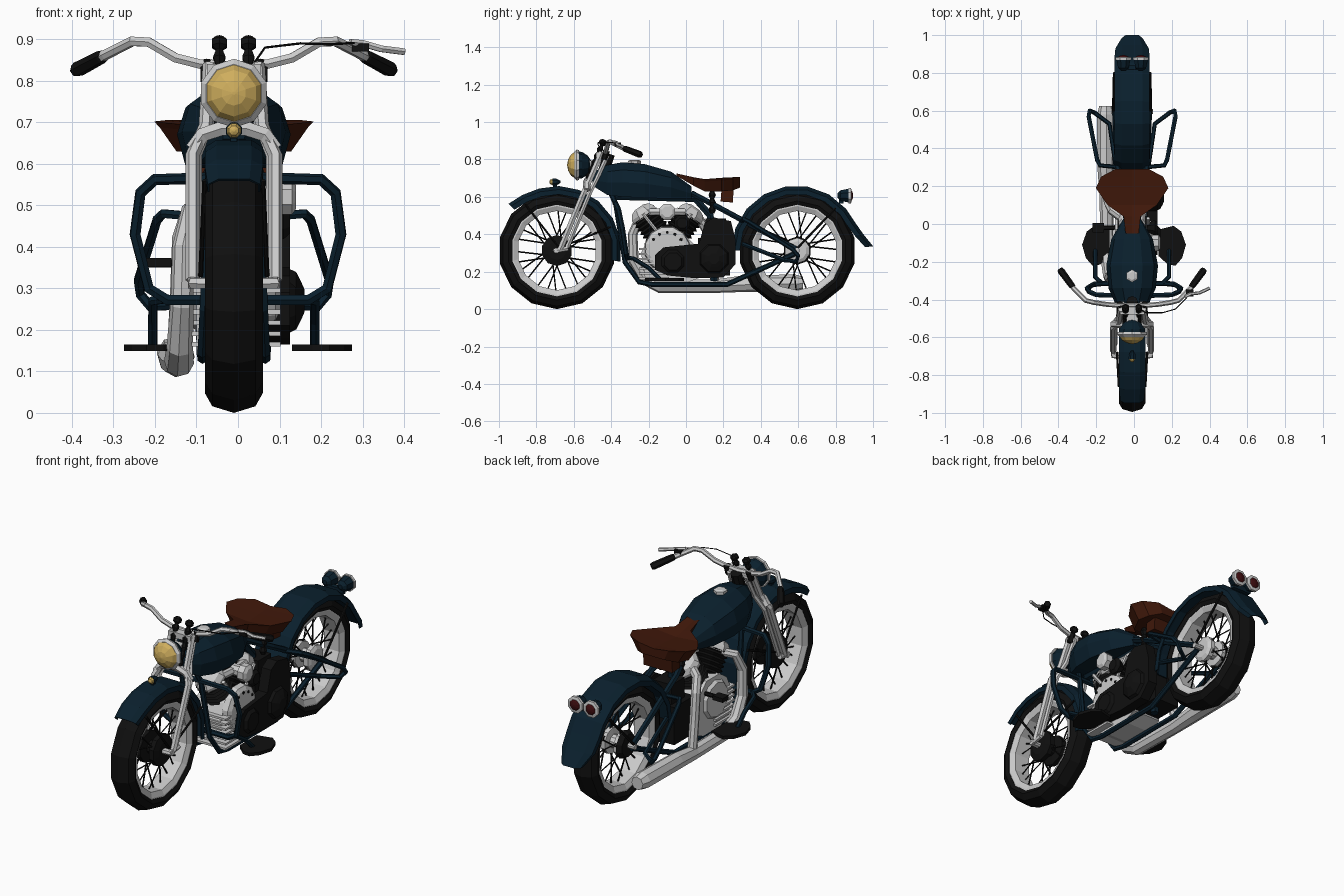
import bpy, bmesh
from math import sin, cos, pi, radians
from mathutils import Vector as V

C = -0.01  # bike centre line


def material(name, r, g, b):
    m = bpy.data.materials.new(name)
    m.diffuse_color = (r, g, b, 1)
    return m


NAVY = material("navy", .003, .014, .026)
BLACK = material("black", .005, .005, .005)
BROWN = material("brown", .05, .009, .003)
AMBER = material("amber", .62, .42, .11)
RED = material("red", .05, .004, .005)


def loft(name, rings, mat=None, loop=False):
    """Skin closed rings of points; loop joins last ring to first."""
    bm = bmesh.new()
    rs = [[bm.verts.new(p) for p in ring] for ring in rings]
    n = len(rs[0])
    for a, b in zip(rs, rs[1:] + (rs[:1] if loop else [])):
        for i in range(n):
            bm.faces.new((a[i], a[(i + 1) % n], b[(i + 1) % n], b[i]))
    if not loop:
        bm.faces.new(rs[0])
        bm.faces.new(rs[-1])
    bmesh.ops.recalc_face_normals(bm, faces=bm.faces)
    me = bpy.data.meshes.new(name)
    bm.to_mesh(me)
    bm.free()
    ob = bpy.data.objects.new(name, me)
    bpy.context.collection.objects.link(ob)
    if mat:
        me.materials.append(mat)
    return ob


def lathe(name, c, d, profile, mat=None, n=8):
    """Profile of (distance along d, radius)."""
    q = V(d).to_track_quat('Z', 'Y')
    return loft(name, [[V(c) + q @ V((r * cos((i + .5) * 2 * pi / n), r * sin((i + .5) * 2 * pi / n), h))
                        for i in range(n)] for h, r in profile], mat)


def box(name, c, s, mat=None):
    x, y, z = V(s) / 2
    return loft(name, [[V(c) + V((a, b, k)) for a, b in ((-x, -y), (x, -y), (x, y), (-x, y))]
                       for k in (-z, z)], mat)


def prism(name, yz, x0, x1, mat=None):
    return loft(name, [[(x, y, z) for y, z in yz] for x in (x0, x1)], mat)


def tube(name, pts, r, mat=None, res=1, radii=None):
    cu = bpy.data.curves.new(name, 'CURVE')
    cu.dimensions = '3D'
    cu.bevel_depth = r
    cu.bevel_resolution = res
    cu.use_fill_caps = True
    sp = cu.splines.new('POLY')
    sp.points.add(len(pts) - 1)
    for i, p in enumerate(pts):
        sp.points[i].co = (*p, 1)
        sp.points[i].radius = radii[i] if radii else 1
    tmp = bpy.data.objects.new(name + "_curve", cu)
    bpy.context.collection.objects.link(tmp)
    bpy.context.view_layer.update()
    me = bpy.data.meshes.new_from_object(tmp.evaluated_get(bpy.context.evaluated_depsgraph_get()))
    bpy.data.objects.remove(tmp)
    for p in me.polygons:
        p.use_smooth = False
    me.materials.clear()
    if mat:
        me.materials.append(mat)
    ob = bpy.data.objects.new(name, me)
    bpy.context.collection.objects.link(ob)
    return ob


def pair(name, pts, r, mat=None, **k):
    for s, side in ((1, "right"), (-1, "left")):
        tube(f"{name}_{side}", [(C + s * x, y, z) for x, y, z in pts], r, mat, **k)


# Wheels: tyre, rim, hub, spokes
def polar(x, yc, r, a, zc=.313):
    return (C + x, yc + r * cos(a), zc + r * sin(a))


def wheel(tag, yc, hub_r, hub_mat):
    n = 14
    angs = [(i + .5) * 2 * pi / n for i in range(n)]
    tyre = [(-.06, .245), (-.07, .265), (-.052, .297), (0, .313), (.052, .297), (.07, .265), (.06, .245)]
    rim = [(-.058, .252), (-.058, .238), (-.045, .212), (.045, .212), (.058, .238), (.058, .252)]
    loft(tag + "_tyre", [[polar(x, yc, r, a) for x, r in tyre] for a in angs], BLACK, True)
    loft(tag + "_rim", [[polar(x, yc, r, a) for x, r in rim] for a in angs], None, True)
    lathe(tag + "_hub", (C, yc, .313), (1, 0, 0),
          [(-.06, .05), (-.05, hub_r), (-.025, hub_r), (-.02, .035), (.02, .035), (.025, hub_r),
           (.05, hub_r), (.06, .05)], hub_mat, 10)
    lathe(tag + "_axle", (C, yc, .313), (1, 0, 0), [(-.11, .014), (.11, .014)])
    for i in range(24):
        a = i * pi / 12
        s = 1 if i % 2 else -1
        b = a + (.5 if i % 4 < 2 else -.5)
        tube(f"{tag}_spoke_{i}", [polar(.04 * s, yc, .05, a), polar(0, yc, .218, b)], .004, BLACK, 0)


wheel("front_wheel", -.69, .083, BLACK)
wheel("rear_wheel", .595, .068, None)
lathe("rear_drum", (C, .595, .313), (-1, 0, 0), [(.045, .075), (.07, .06)], BLACK, 10)


# Fenders swept round the wheels; path is (angle, radius, width scale)
def fender(name, yc, w, path):
    sec = [(w, -.045), (w, -.018), (.6 * w, 0), (-.6 * w, 0), (-w, -.018), (-w, -.045),
           (-w + .005, -.045), (-w + .005, -.02), (-.58 * w, -.006), (.58 * w, -.006),
           (w - .005, -.02), (w - .005, -.045)]
    loft(name, [[polar(x * k, yc, r + dr, radians(a)) for x, dr in sec] for a, r, k in path], NAVY)


fender("front_fender", -.69, .07,
       [(136, .36, .9), (122, .35, 1)] + [(a, .345, 1) for a in (106, 88, 70, 50, 30, 10, -10)])
fender("rear_fender", .59, .093,
       [(a, .347, 1) for a in (180, 160, 140, 120, 100, 80, 60, 40, 27)] + [(14, .368, .95), (3, .412, .6)])
pair("front_fender_brace", [(.08, -.68, .33), (.07, -.86, .56)], .006, BLACK)
pair("front_fender_rear_brace", [(.09, -.67, .33), (.073, -.40, .44)], .006, BLACK)
pair("rear_fender_brace", [(.10, .59, .32), (.095, .80, .54)], .007, BLACK)

# Springer fork
pair("fork_leg", [(.10, -.672, .32), (.10, -.548, .62), (.068, -.515, .69), (.058, -.45, .84)], .017)
pair("fork_rear_leg", [(.09, -.635, .33), (.09, -.515, .62), (.06, -.475, .70), (.05, -.42, .82)], .013)
pair("fork_rocker", [(.10, -.63, .325), (.10, -.70, .313), (.05, -.70, .313)], .014)
box("upper_clamp", (C, -.45, .825), (.13, .06, .03))
tube("lower_clamp", [(C + x, -.53, z) for x, z in ((-.10, .635), (-.075, .67), (-.03, .685), (.03, .685), (.075, .67), (.10, .635))], .02)
tube("steering_neck", [(C, -.47, .65), (C, -.41, .83)], .03, BLACK, 2)
for s in (-1, 1):
    lathe("fork_spring", (C + s * .035, -.53, .69), (0, .09, .21),
          [(.02 * i, .017 if i % 2 else .009) for i in range(11)] + [(.21, .021), (.225, .021), (.235, .01)], BLACK, 6)
    lathe("handlebar_riser", (C + s * .065, -.44, .80), (0, .1, .3), [(0, .018), (.05, .018)], BLACK, 6)

# Handlebars, grips, lever, cable
pair("handlebar", [(0, -.43, .835), (.08, -.43, .84), (.14, -.425, .855), (.205, -.415, .893), (.245, -.405, .895),
                   (.31, -.34, .862), (.34, -.30, .845)], .013)
pair("grip", [(.31, -.335, .862), (.32, -.325, .857), (.375, -.25, .828), (.383, -.24, .824)], .019, BLACK,
     radii=[.7, .9, 1, .8])
tube("brake_lever", [(.27, -.385, .893), (.30, -.37, .89), (.345, -.365, .877), (.40, -.34, .87)], .009)
box("lever_clamp", (.295, -.365, .88), (.04, .035, .02), BLACK)
tube("brake_cable", [(.03, -.45, .83), (.065, -.47, .88), (.15, -.47, .89), (.22, -.45, .888), (.28, -.39, .891)],
     .003, BLACK, 0)

# Headlight and fender lamp
lathe("headlight_shell", (C, -.585, .77), (0, 1, 0), [(0, .075), (.03, .07), (.06, .05), (.08, .02)], NAVY, 10)
lathe("headlight_ring", (C, -.585, .77), (0, -1, 0), [(-.012, .08), (0, .083), (.012, .07)], None, 10)
lathe("headlight_lens", (C, -.595, .77), (0, -1, 0), [(0, .07), (.02, .056), (.035, .03), (.04, .004)], AMBER, 10)
box("headlight_bracket", (C, -.50, .77), (.06, .05, .05))
lathe("fender_lamp", (C, -.715, .68), (0, 1, 0), [(0, .021), (.025, .018), (.045, .006)], NAVY)
lathe("fender_lamp_lens", (C, -.715, .68), (0, -1, 0), [(0, .018), (.012, .012), (.016, .003)], AMBER)
box("fender_lamp_post", (C, -.7, .66), (.015, .02, .025), NAVY)

# Fuel tank and cap
tank = [(-.50, .03, .73, .66), (-.42, .09, .77, .61), (-.34, .125, .785, .6), (-.22, .137, .775, .595),
        (-.08, .11, .735, .59), (.03, .045, .655, .59)]
loft("fuel_tank", [[(C + k * w, y, b + f * (t - b)) for k, f in
                    ((-.4, 1), (.4, 1), (.85, .78), (1, .42), (.85, 0), (-.85, 0), (-1, .42), (-.85, .78))]
                   for y, w, t, b in tank], NAVY)
lathe("fuel_cap", (C, -.275, .77), (0, 0, 1), [(0, .034), (.022, .034), (.028, .022)], None, 6)

# Saddle, tool box, seat springs
seat = [(-.05, .035, .725, .712), (.04, .045, .705, .66), (.10, .13, .695, .63), (.19, .192, .702, .63),
        (.25, .165, .705, .635), (.29, .09, .705, .65)]
loft("seat", [[(C + k * w, y, z) for k, z in ((-1, t), (0, t - .012), (1, t), (.93, t - .2 * (t - b)), (.72, b), (-.72, b),
                                            (-.93, t - .2 * (t - b)))] for y, w, t, b in seat], BROWN)
prism("tool_box", [(.19, .64), (.255, .64), (.25, .57), (.185, .575)], C - .085, C + .085, BROWN)
for x in (-.06, .06):
    lathe("seat_spring", (C + x, .14, .51), (0, 0, 1), [(.02 * i, .02 if i % 2 else .011) for i in range(7)], BLACK, 6)

# Frame tubes
tube("top_tube", [(C, -.42, .70), (C, -.38, .6), (C, .05, .59), (C, .13, .5), (C, .15, .15)], .022, NAVY)
pair("down_tube", [(.03, -.42, .66), (.055, -.375, .56), (.07, -.325, .25), (.075, -.25, .145), (.075, -.18, .132),
                   (.075, .22, .132), (.085, .59, .30)], .014, NAVY)
pair("seat_stay", [(.03, .03, .62), (.07, .20, .53), (.09, .59, .32)], .016, NAVY)
pair("rear_guard", [(.06, .30, .47), (.17, .31, .48), (.185, .34, .465), (.23, .57, .32), (.225, .60, .285),
                    (.20, .59, .255), (.12, .53, .26), (.085, .3, .35)], .012, NAVY)
half = [(.05, -.315, .272), (.17, -.315, .272), (.215, -.32, .30), (.248, -.34, .43), (.235, -.36, .53),
        (.20, -.375, .562), (.05, -.38, .566)]
ring = half + [(-x, y, z) for x, y, z in reversed(half)]
tube("crash_bar", ring + [half[0]], .014, NAVY)
pair("footboard_stay", [(.16, -.315, .275), (.195, -.28, .27), (.195, -.2, .22), (.195, -.14, .16)], .012, NAVY)

# Footboards
for s in (-1, 1):
    plan = [(.13, -.03), (.13, -.17), (.18, -.215), (.22, -.22), (.255, -.18), (.275, -.11), (.25, -.04), (.21, -.01)]
    loft("footboard", [[(s * x, y, z) for x, y in plan] for z in (.149, .165)], BLACK)

# Engine: crankcase with fins, gear cover, V cylinders
prism("crankcase", [(-.22, .17), (-.24, .3), (-.2, .38), (-.14, .42), (-.03, .42), (.05, .34), (.08, .17), (0, .14), (-.15, .14)],
      C - .09, C + .075)
for i in range(7):
    box(f"crankcase_fin_{i}", (C + .005, -.17, .165 + i * .026), (.215, .16, .011))
lathe("gear_cover", (C + .07, -.10, .32), (1, 0, 0), [(0, .125), (.03, .12), (.042, .10)], None, 12)
lathe("timing_cover", (C - .08, -.10, .30), (-1, 0, 0), [(0, .11), (.025, .09)], None, 10)
for i in range(5):
    a = radians(35 + i * 27.5)
    lathe(f"cover_bolt_{i}", (C + .1, -.10 + .09 * cos(a), .32 + .09 * sin(a)), (1, 0, 0), [(0, .01), (.015, .008)], BLACK, 6)
for s, tag in ((-1, "front"), (1, "rear")):
    d = (0, s * .58, .815)
    base = V((C, -.10, .33))
    lathe(tag + "_cylinder", base, d, [(.08 + i * .0115, .08 if i % 2 else .064) for i in range(12)], BLACK, 10)
    lathe(tag + "_cylinder_head", base, d, [(.20, .078), (.225, .078), (.25, .06), (.262, .03)], None, 8)
    tube(tag + "_intake", [(C + .05, -.10 + s * .11, .52), (C + .06, -.10, .52)], .02)
    tube(tag + "_pushrod", [(C + .085, -.10 + s * .05, .41), (C + .085, -.10 + s * .13, .51)], .01)
lathe("air_cleaner", (C + .05, -.10, .52), (1, 0, 0), [(0, .03), (.05, .03), (.055, .046), (.09, .046), (.1, .03)])
lathe("horn", (C + .08, -.02, .46), (1, 0, 0), [(0, .025), (.04, .045), (.055, .03)], BLACK)

# Primary drive cover, clutch dome, gearbox, oil tank
prism("primary_cover", [(-.165, .21), (-.165, .29), (-.12, .33), (.07, .35), (.10, .46), (.15, .49), (.24, .47), (.265, .37),
                        (.265, .24), (.2, .17), (.05, .165), (-.1, .18)], C + .08, C + .135, BLACK)
lathe("clutch_dome", (C + .13, .15, .27), (1, 0, 0), [(0, .085), (.02, .075), (.032, .05), (.04, .03)], BLACK)
lathe("crank_dome", (C + .13, -.07, .255), (1, 0, 0), [(0, .07), (.02, .05)], BLACK)
box("gearbox", (C - .01, .15, .28), (.15, .17, .2), BLACK)
box("oil_tank", (C, .16, .43), (.11, .11, .11), BLACK)
tube("shift_lever", [(-.09, -.02, .36), (-.22, -.02, .36)], .011, BLACK)
box("brake_pedal", (-.19, -.02, .362), (.06, .05, .022), BLACK)

# Exhaust on the left side
tube("front_exhaust", [(-.06, -.21, .5), (-.115, -.25, .485), (-.132, -.285, .40), (-.135, -.28, .26), (-.14, -.22, .16),
                       (-.142, -.14, .122), (-.147, .15, .122), (-.15, .30, .135), (-.15, .58, .14), (-.15, .625, .14)],
     .04, None, 2, [.55, .6, .65, .7, .8, .9, .9, 1.1, 1.15, .85])
tube("rear_exhaust", [(-.06, .03, .5), (-.115, .07, .485), (-.135, .11, .42), (-.14, .13, .28), (-.148, .16, .13)], .024, None, 2)

# Twin tail lights
for x in (-.046, .046):
    c = (C + x, .84, .607)
    lathe("tail_light_shell", c, (0, 1, 0), [(-.03, .012), (-.015, .03), (.03, .04)], NAVY)
    lathe("tail_light_ring", c, (0, 1, 0), [(.028, .045), (.042, .045), (.045, .034)])
    lathe("tail_light_lens", c, (0, 1, 0), [(.04, .036), (.05, .022), (.054, .006)], RED)
box("tail_light_bracket", (C, .83, .58), (.11, .025, .03), NAVY)
